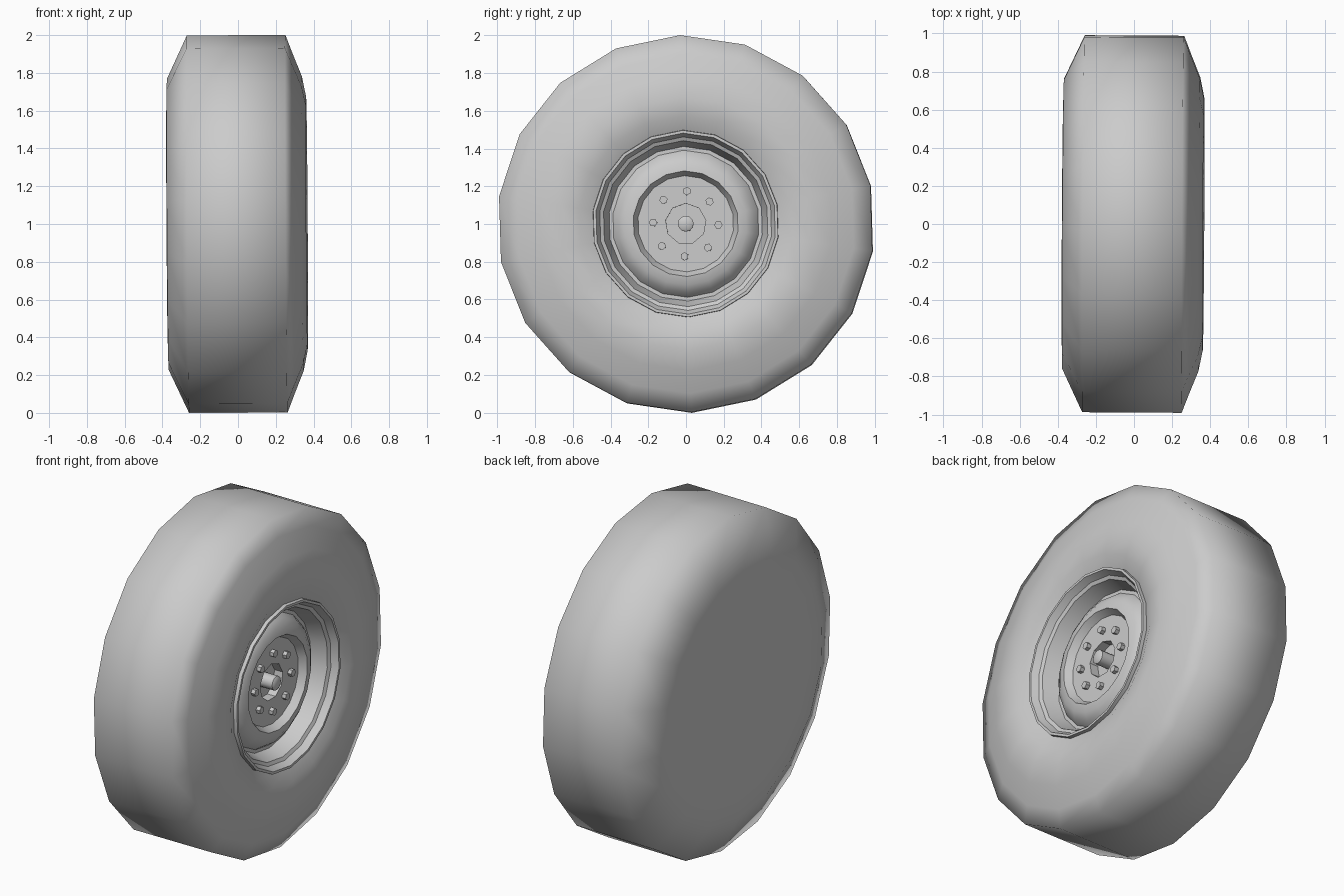
import bpy, bmesh, math
from mathutils import Matrix

cube = bpy.data.objects.get("Cube")
if cube:
    bpy.data.objects.remove(cube, do_unlink=True)

SIDES = 18
PHASE = math.radians(91.7)
TILT = (0, -0.006, -0.006)   # slight lean of the axle

grey = bpy.data.materials.new("plain_grey")
grey.use_nodes = True
grey.diffuse_color = (0.6, 0.6, 0.6, 1)
grey.node_tree.nodes["Principled BSDF"].inputs["Base Color"].default_value = (0.6, 0.6, 0.6, 1)


def finish(name, bm, angle):
    """Turn a bmesh into a shaded object on the wheel centre."""
    bmesh.ops.recalc_face_normals(bm, faces=bm.faces)
    mesh = bpy.data.meshes.new(name)
    bm.to_mesh(mesh)
    bm.free()
    mesh.materials.append(grey)
    obj = bpy.data.objects.new(name, mesh)
    bpy.context.collection.objects.link(obj)
    obj.location.z = 1
    obj.rotation_euler = TILT
    bpy.ops.object.select_all(action="DESELECT")
    obj.select_set(True)
    bpy.context.view_layer.objects.active = obj
    if angle is None:
        bpy.ops.object.shade_smooth()
    else:
        bpy.ops.object.shade_smooth_by_angle(angle=math.radians(angle))
    return obj


def lathe(bm, profile, sides, phase=PHASE, y=0, z=0, cap_start=False, cap_end=False):
    """Sweep (x, radius) points round the x axis."""
    rings = []
    for x, r in profile:
        ring = []
        for i in range(sides):
            a = phase + math.tau * i / sides
            ring.append(bm.verts.new((x, y + r * math.cos(a), z + r * math.sin(a))))
        rings.append(ring)
    for a, b in zip(rings, rings[1:]):
        for i in range(sides):
            j = (i + 1) % sides
            bm.faces.new((a[i], a[j], b[j], b[i]))
    if cap_start:
        bm.faces.new(rings[0])
    if cap_end:
        bm.faces.new(rings[-1])


# Tyre: closed flat back, tread, rounded outer sidewall
bm = bmesh.new()
lathe(bm, [(-0.375, 0.64), (-0.372, 0.77), (-0.265, 1.0), (0.257, 1.0),
           (0.295, 0.9), (0.343, 0.78), (0.365, 0.67), (0.352, 0.57),
           (0.315, 0.49)], SIDES, cap_start=True)
finish("tyre", bm, None)

# Rim: lip, stepped barrel, domed centre, bolt plate with hub recess
bm = bmesh.new()
lathe(bm, [(0.31, 0.497), (0.34, 0.495), (0.34, 0.48), (0.30, 0.46),
           (0.29, 0.44), (0.20, 0.41), (0.20, 0.39), (0.235, 0.365),
           (0.26, 0.325), (0.268, 0.28), (0.225, 0.255)], SIDES, cap_end=True)
# cut the hub recess into the plate
plate = max((f for f in bm.faces if len(f.verts) == SIDES), key=lambda f: f.calc_area())
bmesh.ops.delete(bm, geom=[plate], context="FACES_ONLY")
lathe(bm, [(0.225, 0.108), (0.17, 0.108)], 9, phase=math.pi / 2, cap_end=True)
edges = [e for e in bm.edges if e.is_boundary
         and all(abs(v.co.x - 0.225) < 0.001 for v in e.verts)]
bmesh.ops.bridge_loops(bm, edges=edges)
finish("rim", bm, 32)

# Axle pin
bm = bmesh.new()
lathe(bm, [(0.17, 0.042), (0.258, 0.042), (0.266, 0.03)], 12, cap_end=True)
finish("axle_pin", bm, 50)

# Ring of wheel bolts
bm = bmesh.new()
for k in range(8):
    a = math.radians(88) + math.tau * k / 8
    lathe(bm, [(0.222, 0.022), (0.25, 0.022)], 6, phase=a,
          y=0.173 * math.cos(a), z=0.173 * math.sin(a), cap_end=True)
finish("wheel_bolts", bm, 30)
